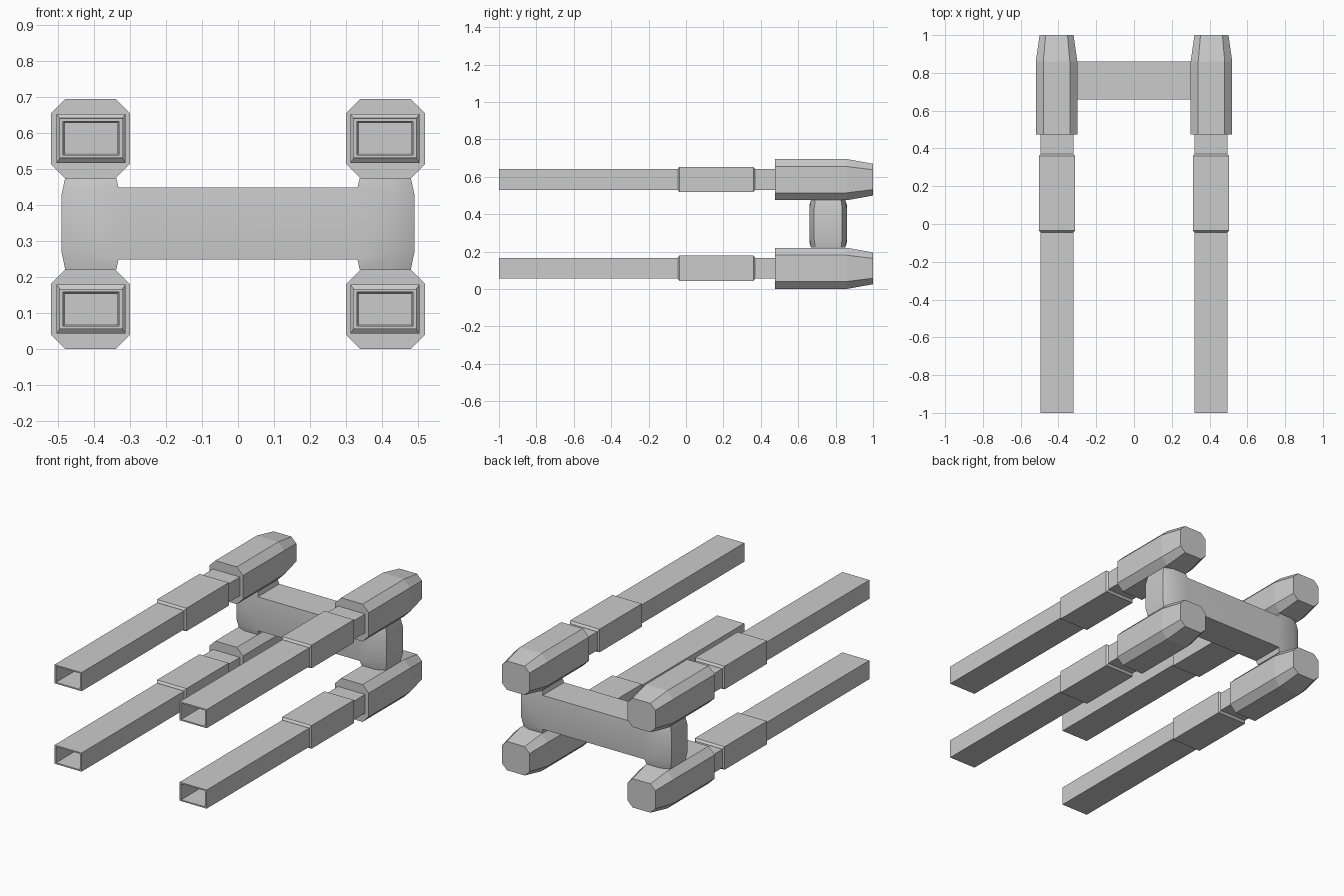
import bpy, bmesh

if "Cube" in bpy.data.objects:
    bpy.data.objects.remove(bpy.data.objects["Cube"])


def make_object(name, bm):
    bmesh.ops.recalc_face_normals(bm, faces=bm.faces)
    mesh = bpy.data.meshes.new(name)
    bm.to_mesh(mesh)
    bm.free()
    obj = bpy.data.objects.new(name, mesh)
    bpy.context.collection.objects.link(obj)
    return obj


def outline(hx, hz, c):
    # rectangle, or octagon when the corner cut c is above zero
    if c == 0:
        return [(-hx, -hz), (hx, -hz), (hx, hz), (-hx, hz)]
    return [(-hx + c, -hz), (hx - c, -hz), (hx, -hz + c), (hx, hz - c),
            (hx - c, hz), (-hx + c, hz), (-hx, hz - c), (-hx, -hz + c)]


def loft(name, cx, cz, sections):
    # sections along y: (y, half width, half height, corner cut)
    bm = bmesh.new()
    rings = [[bm.verts.new((cx + x, y, cz + z)) for x, z in outline(hx, hz, c)]
             for y, hx, hz, c in sections]
    n = len(rings[0])
    for a, b in zip(rings, rings[1:]):
        for i in range(n):
            j = (i + 1) % n
            bm.faces.new((a[i], a[j], b[j], b[i]))
    bm.faces.new(rings[0])
    bm.faces.new(rings[-1])
    return make_object(name, bm)


# four guns: housing, hollow barrel and sleeve
HOUSING = [(0.475, 0.11, 0.11, 0.04), (0.86, 0.11, 0.11, 0.04), (1.0, 0.09, 0.085, 0.032)]
BARREL = [(0.49, 0.088, 0.055, 0), (-1.0, 0.088, 0.055, 0),
          (-1.0, 0.078, 0.047, 0), (-0.55, 0.072, 0.042, 0)]
SLEEVE = [(-0.045, 0.087, 0.056, 0), (-0.035, 0.096, 0.068, 0),
          (0.36, 0.096, 0.068, 0), (0.37, 0.087, 0.056, 0)]

for side, sx in (("left", -1), ("right", 1)):
    for level, z in (("lower", 0.111), ("upper", 0.585)):
        tag = f"{level}_{side}"
        loft(f"housing_{tag}", sx * 0.41, z, HOUSING)
        loft(f"barrel_{tag}", sx * 0.408, z + 0.001, BARREL)
        loft(f"sleeve_{tag}", sx * 0.408, z + 0.001, SLEEVE)

# H-shaped cross beam, with its outer upright edges cut back
OUTER = [(0.48, 0.222), (0.49, 0.27), (0.49, 0.43), (0.48, 0.476)]
INNER = [(0.338, 0.222), (0.332, 0.25), (0.332, 0.45), (0.338, 0.476)]
CAPS = [(15, 0, 1, 14), (14, 1, 2, 5), (5, 2, 3, 4), (6, 7, 8, 9),
        (13, 6, 9, 10), (12, 13, 10, 11), (14, 5, 6, 13)]


def beam_points(inset):
    o = [(x - inset, z) for x, z in OUTER]
    right = o + [INNER[3], INNER[2]]
    left = [(-x, z) for x, z in [INNER[2], INNER[3]] + o[::-1] + INNER[:2]]
    return right + left + [INNER[1], INNER[0]]


bm = bmesh.new()
layers = []
for dy, inset in ((-0.10, 0.05), (-0.075, 0.0), (0.075, 0.0), (0.10, 0.05)):
    ring = []
    for x, z in beam_points(inset):
        tip = z < 0.23 or z > 0.47
        ring.append(bm.verts.new((x, 0.76 + dy * (0.92 if tip else 1.0), z)))
    layers.append(ring)
for a, b in zip(layers, layers[1:]):
    for i in range(16):
        j = (i + 1) % 16
        bm.faces.new((a[i], a[j], b[j], b[i]))
for ring in (layers[0], layers[-1]):
    for cap in CAPS:
        bm.faces.new([ring[i] for i in cap])
beam = make_object("cross_beam", bm)
bpy.context.view_layer.objects.active = beam
beam.select_set(True)
bpy.ops.object.shade_smooth_by_angle(angle=0.55)
